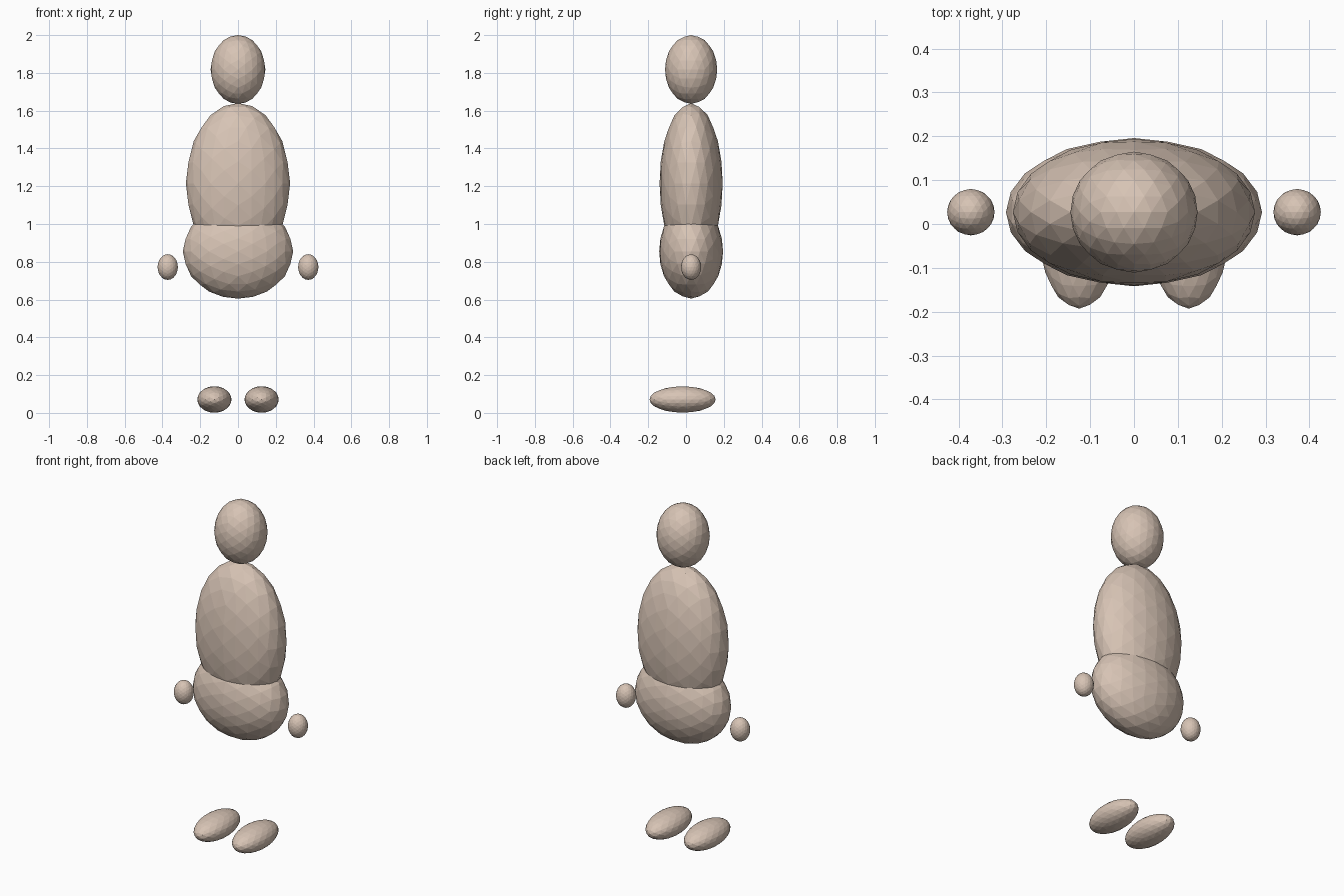
import bpy, bmesh
from mathutils import Vector

cube = bpy.data.objects.get("Cube")
if cube:
    bpy.data.objects.remove(cube, do_unlink=True)

# Single skin colour
skin = bpy.data.materials.new("pale_skin")
skin.use_nodes = True
colour = (0.68, 0.55, 0.46, 1)
skin.diffuse_color = colour
bsdf = next(n for n in skin.node_tree.nodes if n.type == 'BSDF_PRINCIPLED')
bsdf.inputs["Base Color"].default_value = colour

PHI = (1 + 5 ** 0.5) / 2


def ellipsoid(name, centre, radii):
    """Flat-shaded sphere grown from an axis-aligned icosahedron, then stretched."""
    bm = bmesh.new()
    for a in (-1, 1):
        for b in (-PHI, PHI):
            for corner in ((b, a, 0), (0, b, a), (a, 0, b)):
                bm.verts.new(Vector(corner).normalized())
    bmesh.ops.convex_hull(bm, input=bm.verts[:])
    for _ in range(2):
        bmesh.ops.subdivide_edges(bm, edges=bm.edges[:], cuts=1, use_grid_fill=True)
        for v in bm.verts:
            v.co.normalize()
    bmesh.ops.scale(bm, vec=radii, verts=bm.verts[:])
    bmesh.ops.recalc_face_normals(bm, faces=bm.faces[:])
    mesh = bpy.data.meshes.new(name)
    bm.to_mesh(mesh)
    bm.free()
    mesh.materials.append(skin)
    obj = bpy.data.objects.new(name, mesh)
    obj.location = centre
    bpy.context.collection.objects.link(obj)
    return obj


# Body core
ellipsoid("head", (0, 0.027, 1.818), (0.145, 0.138, 0.182))
ellipsoid("torso", (0, 0.027, 1.215), (0.276, 0.167, 0.425))
ellipsoid("pelvis", (0, 0.027, 0.855), (0.292, 0.169, 0.25))

# Detached hands and feet, one pair per side
for side, sign in (("left", 1), ("right", -1)):
    ellipsoid(side + "_hand", (sign * 0.372, 0.027, 0.772), (0.054, 0.053, 0.068))
    ellipsoid(side + "_foot", (sign * 0.125, -0.018, 0.071), (0.091, 0.175, 0.07))
